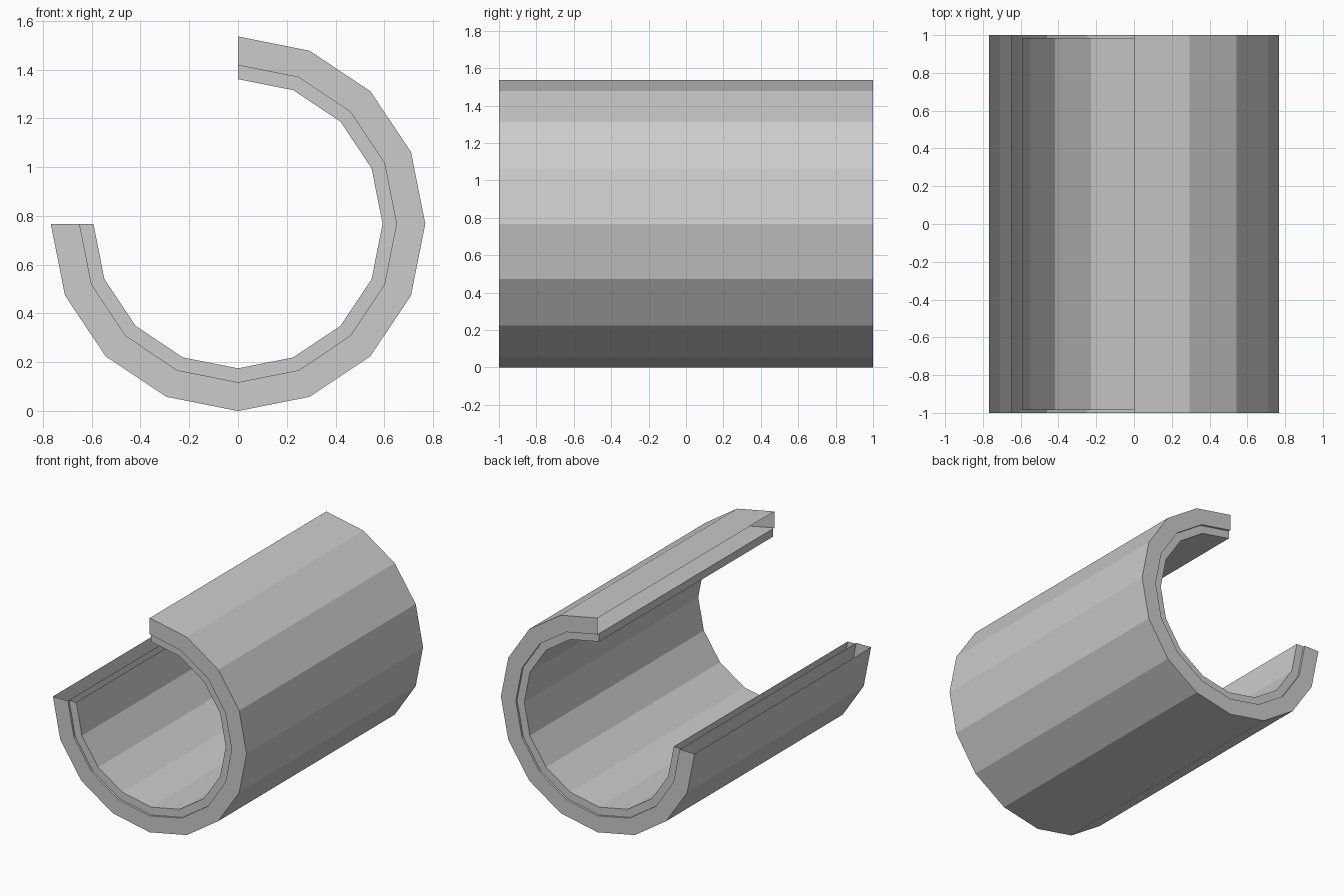
import bpy, bmesh
from math import cos, sin, radians

if "Cube" in bpy.data.objects:
    bpy.data.objects.remove(bpy.data.objects["Cube"])

CZ = 0.768      # height of the tube axis
STEPS = 12      # 12 of 16 sides: a three-quarter tube


def arc_shell(name, r_out, r_in, half_len, cap_top=False):
    """Three-quarter hollow shell along y, from the left side under to the top."""
    bm = bmesh.new()
    rings = []
    for i in range(STEPS + 1):
        a = radians(180 + i * 22.5)
        rings.append([bm.verts.new((r * cos(a), y, CZ + r * sin(a)))
                      for r, y in ((r_out, -half_len), (r_out, half_len),
                                   (r_in, half_len), (r_in, -half_len))])
    for a, b in zip(rings, rings[1:]):
        for j in range(4):
            k = (j + 1) % 4
            bm.faces.new((a[j], b[j], b[k], a[k]))
    if cap_top:
        bm.faces.new(rings[-1])
    bmesh.ops.recalc_face_normals(bm, faces=bm.faces)
    # make sure the outside wall points away from the axis
    bm.faces.ensure_lookup_table()
    f = bm.faces[0]
    c = f.calc_center_median()
    if f.normal.x * c.x + f.normal.z * (c.z - CZ) < 0:
        bmesh.ops.reverse_faces(bm, faces=bm.faces)
    mesh = bpy.data.meshes.new(name)
    bm.to_mesh(mesh)
    bm.free()
    ob = bpy.data.objects.new(name, mesh)
    bpy.context.collection.objects.link(ob)
    return ob


# Thick outer wall, left open along its two long edges
arc_shell("outer_shell", 0.768, 0.65, 1.0)
# Thin lining, slightly shorter than the outer wall
arc_shell("inner_lining", 0.65, 0.593, 0.985, cap_top=True)
